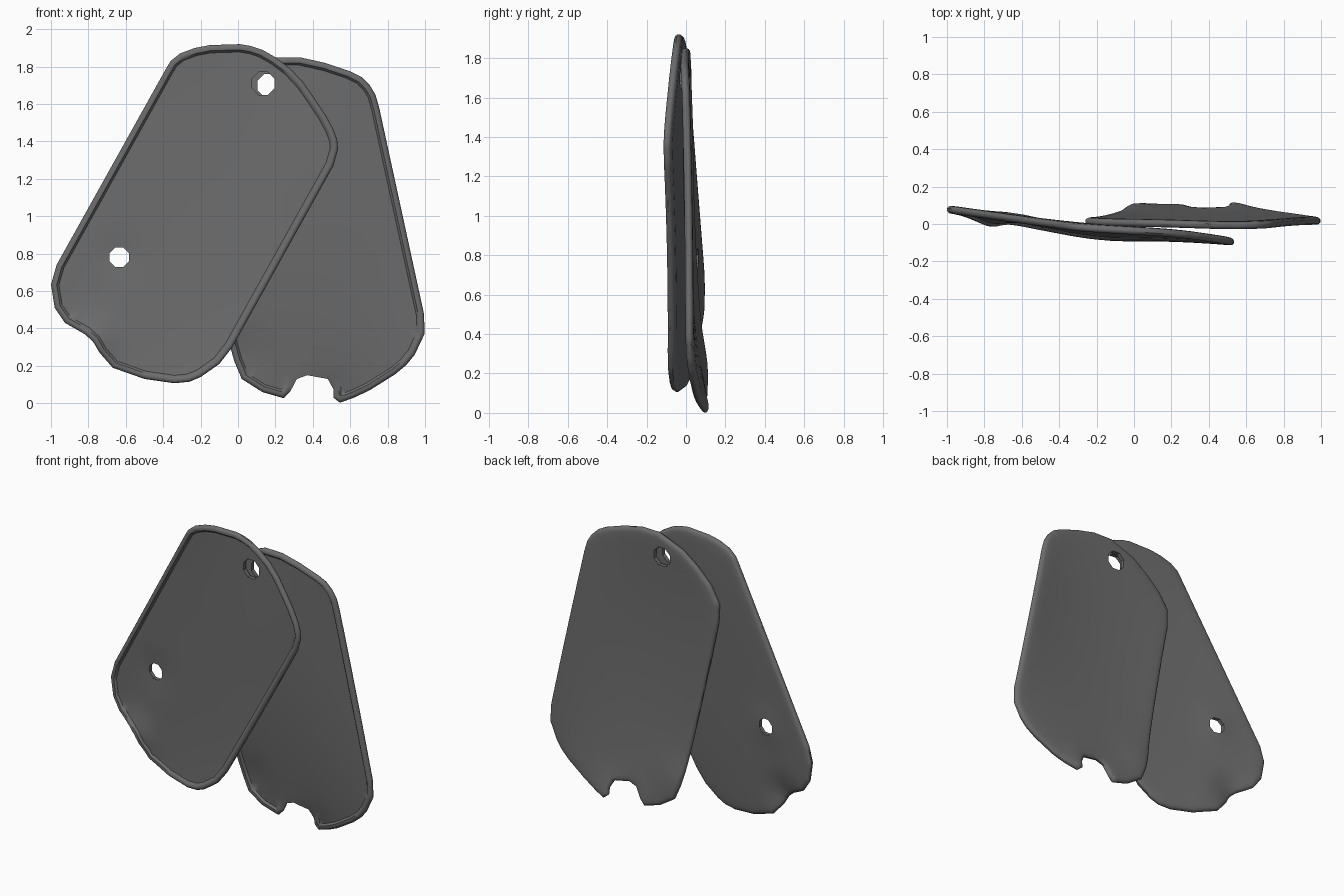
import bpy, bmesh, math
from mathutils import Vector
from mathutils.geometry import delaunay_2d_cdt, intersect_point_line

if "Cube" in bpy.data.objects:
    bpy.data.objects.remove(bpy.data.objects["Cube"])

metal = bpy.data.materials.new("dark_grey_metal")
metal.diffuse_color = (0.15, 0.15, 0.15, 1)
metal.use_nodes = True
metal.node_tree.nodes["Principled BSDF"].inputs["Base Color"].default_value = metal.diffuse_color


def seg_dist(p, pts):
    best = 9
    for a, b in zip(pts, pts[1:] + pts[:1]):
        q, t = intersect_point_line(p, a, b)
        q = a.lerp(b, min(1, max(0, t)))
        best = min(best, (p - Vector((q[0], q[1]))).length)
    return best


def inside(p, pts):
    odd = False
    for a, b in zip(pts, pts[1:] + pts[:1]):
        if (a.y > p.y) != (b.y > p.y) and p.x < a.x + (p.y - a.y) * (b.x - a.x) / (b.y - a.y):
            odd = not odd
    return odd


def lagrange(t, a, b, c):
    return a * t * (t - 1) / 2 + b * (1 - t * t) + c * t * (t + 1) / 2


def ramp(d, table):
    for (d0, h0), (d1, h1) in zip(table, table[1:]):
        if d <= d1:
            return h0 + (h1 - h0) * (d - d0) / (d1 - d0)
    return table[-1][1]


# cross-sections from the edge inwards: (distance, depth)
FRONT = [(0, -0.008), (0.006, -0.017), (0.016, -0.022), (0.03, -0.02), (0.042, -0.006)]
BACK = [(0, 0.004), (0.006, 0.012), (0.016, 0.018), (0.042, 0.021)]


def tag(name, outline, holes, tilt, u_rng, v_rng, bend, dents, notch=None):
    """Bent plate with a raised front rim; bend is a 3x3 grid of depths."""
    pts = [Vector(p) for p in outline]
    area = sum(a.x * b.y - b.x * a.y for a, b in zip(pts, pts[1:] + pts[:1]))
    if area < 0:
        pts.reverse()
    # subdivided outline
    dense = []
    for a, b in zip(pts, pts[1:] + pts[:1]):
        n = max(1, round((b - a).length / 0.025))
        dense += [a.lerp(b, i / n) for i in range(n)]
    n = len(dense)
    coords = list(dense)
    edges = [(i, (i + 1) % n) for i in range(n)]
    # octagonal holes
    rings = []
    for x, z, r in holes:
        ring = [Vector((x + r * math.cos(math.tau * (i + .5) / 8),
                        z + r * math.sin(math.tau * (i + .5) / 8))) for i in range(8)]
        k = len(coords)
        edges += [(k + i, k + (i + 1) % 8) for i in range(8)]
        coords += ring
        rings.append(ring)
    # rim loops
    for d, _ in FRONT[1:]:
        for i, p in enumerate(dense):
            t = (dense[(i + 1) % n] - dense[i - 1]).normalized()
            q = p + Vector((-t.y, t.x)) * d
            if seg_dist(q, pts) > d - 0.003 and inside(q, pts):
                coords.append(q)
    # inner grid
    for i in range(-21, 22):
        for j in range(0, 40):
            q = Vector((i * 0.05 + (j % 2) * 0.025, j * 0.05))
            if inside(q, pts) and seg_dist(q, pts) > 0.06 and \
                    all((q - Vector(h[:2])).length > h[2] + 0.02 for h in holes):
                coords.append(q)
    verts, _, tris, *_ = delaunay_2d_cdt(coords, edges, [], 0, 1e-5)

    ca, sa = math.cos(tilt), math.sin(tilt)

    def depth(p):
        u = p.x * ca - p.y * sa
        v = p.x * sa + p.y * ca
        s = 2 * (u - u_rng[0]) / (u_rng[1] - u_rng[0]) - 1
        t = 2 * (v - v_rng[0]) / (v_rng[1] - v_rng[0]) - 1
        y = lagrange(t, *[lagrange(s, *row) for row in bend])
        for x, z, r, h in dents:
            y += h * math.exp(-((p.x - x) ** 2 + (p.y - z) ** 2) / r ** 2)
        return y

    bm = bmesh.new()
    front, back = [], []
    for p in verts:
        d, y = seg_dist(p, pts), depth(p)
        f = ramp(d, FRONT)
        if notch:  # rim fades out at the notch
            k = min(1, max(0, ((p - Vector(notch[:2])).length - notch[2]) / 0.03))
            f = f * k - 0.008 * (1 - k)
        front.append(bm.verts.new((p.x, y + f, p.y)))
        back.append(bm.verts.new((p.x, y + ramp(d, BACK), p.y)))
    used = {}
    for t in tris:
        c = sum((verts[i] for i in t), Vector((0, 0))) / len(t)
        if not inside(c, pts) or any(inside(c, r) for r in rings):
            continue
        bm.faces.new([front[i] for i in t])
        bm.faces.new([back[i] for i in reversed(t)])
        for a, b in zip(t, t[1:] + t[:1]):
            used[(a, b)] = True
    # side walls of the edge and the holes
    for a, b in used:
        if (b, a) not in used:
            bm.faces.new((front[b], front[a], back[a], back[b]))
    bmesh.ops.delete(bm, geom=[v for v in bm.verts if not v.link_faces], context='VERTS')
    bmesh.ops.recalc_face_normals(bm, faces=bm.faces)
    me = bpy.data.meshes.new(name)
    bm.to_mesh(me)
    bm.free()
    me.materials.append(metal)
    ob = bpy.data.objects.new(name, me)
    bpy.context.collection.objects.link(ob)
    bpy.ops.object.select_all(action='DESELECT')
    ob.select_set(True)
    bpy.context.view_layer.objects.active = ob
    bpy.ops.object.shade_smooth_by_angle(angle=math.radians(40))


# front plate, leaning right
tag("front_tag",
    [(-.39, 1.78), (-.36, 1.83), (-.31, 1.87), (-.23, 1.9), (-.15, 1.915), (.01, 1.92),
     (.07, 1.91), (.13, 1.89), (.2, 1.85), (.28, 1.79), (.35, 1.715), (.41, 1.63),
     (.47, 1.54), (.51, 1.465), (.53, 1.41), (.535, 1.36), (.51, 1.27), (-.03, .3),
     (-.1, .21), (-.2, .14), (-.26, .115), (-.34, .107), (-.5, .13), (-.67, .19),
     (-.74, .27), (-.775, .33), (-.82, .37), (-.925, .43), (-.98, .51), (-1, .635),
     (-.97, .74)],
    [(-.635, .78, .056), (.135, 1.71, .066)], math.radians(29.1),
    (-1.207, -.173), (-.165, 1.715),
    [(.10, .025, -.08), (.035, -.025, -.075), (-.03, -.05, -.11)],
    [(-.78, .34, .12, -.035), (-.635, .78, .12, .012)])

# rear plate, leaning left, with a notched lower edge bent backwards
tag("rear_tag",
    [(.2, 1.85), (.33, 1.85), (.465, 1.82), (.6, 1.775), (.66, 1.745), (.705, 1.7),
     (.735, 1.65), (.755, 1.58), (.995, .475), (.997, .37), (.945, .26), (.9, .205),
     (.84, .155), (.705, .07), (.62, .03), (.545, .003), (.51, .03), (.51, .075),
     (.48, .13), (.37, .15), (.315, .13), (.28, .064), (.245, .027), (.13, .06),
     (.02, .13), (-.02, .225), (-.045, .315), (-.255, 1.36), (-.26, 1.49),
     (-.194, 1.6), (-.09, 1.7), (.02, 1.78)],
    [(.165, 1.7, .066)], math.radians(-12.25),
    (.04, 1.073), (-.11, 1.765),
    [(.11, .08, .015), (.035, .0, .015), (.02, .005, -.01)],
    [(.02, .25, .15, .015), (.5, .03, .12, .02)], (.4, .1, .12))
